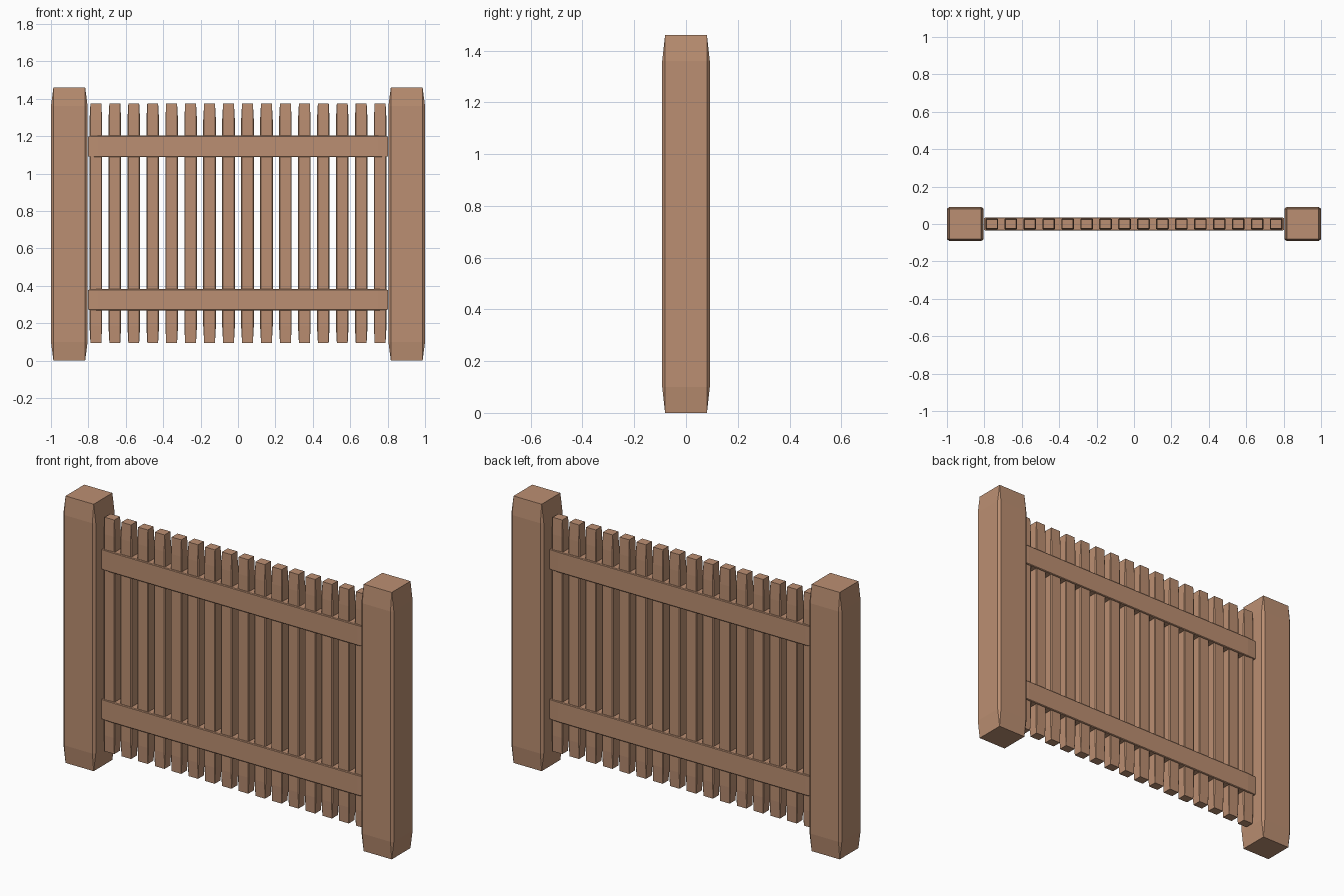
import bpy
import bmesh
from mathutils import Vector

old = bpy.data.objects.get("Cube")
if old:
    bpy.data.objects.remove(old, do_unlink=True)

wood = bpy.data.materials.new("warm_brown_wood")
wood.use_nodes = True
COLOUR = (0.50, 0.275, 0.168, 1)
wood.diffuse_color = COLOUR
wood.node_tree.nodes["Principled BSDF"].inputs["Base Color"].default_value = COLOUR


def beam(name, center, half, inset):
    """Box with every edge chamfered, the chamfer size differing per axis."""
    bm = bmesh.new()
    for sx in (-1, 1):
        for sy in (-1, 1):
            for sz in (-1, 1):
                sign = Vector((sx, sy, sz))
                # Each corner becomes a small triangle, one point per face
                for axis in range(3):
                    p = [sign[i] * (half[i] - (0 if i == axis else inset[i]))
                         for i in range(3)]
                    bm.verts.new(p)
    hull = bmesh.ops.convex_hull(bm, input=bm.verts)
    bmesh.ops.dissolve_limit(bm, angle_limit=0.002, verts=bm.verts, edges=bm.edges)
    bmesh.ops.recalc_face_normals(bm, faces=bm.faces)
    mesh = bpy.data.meshes.new(name)
    bm.to_mesh(mesh)
    bm.free()
    mesh.materials.append(wood)
    obj = bpy.data.objects.new(name, mesh)
    obj.location = center
    bpy.context.collection.objects.link(obj)
    return obj


# End posts
for side, sx in (("left", 1), ("right", -1)):
    beam(side + "_post", (sx * 0.902, 0, 0.73), (0.098, 0.092, 0.73), (0.013, 0.011, 0.1))

# Horizontal rails
for level, z in (("lower", 0.325), ("upper", 1.145)):
    beam(level + "_rail", (0, 0, z), (0.803, 0.036, 0.057), (0.055, 0.003, 0.004))

# Vertical pickets
COUNT = 16
for i in range(COUNT):
    x = -0.76 + 1.52 * i / (COUNT - 1)
    beam(f"picket_{i + 1}", (x, 0, 0.735), (0.034, 0.029, 0.64), (0.005, 0.004, 0.09))
